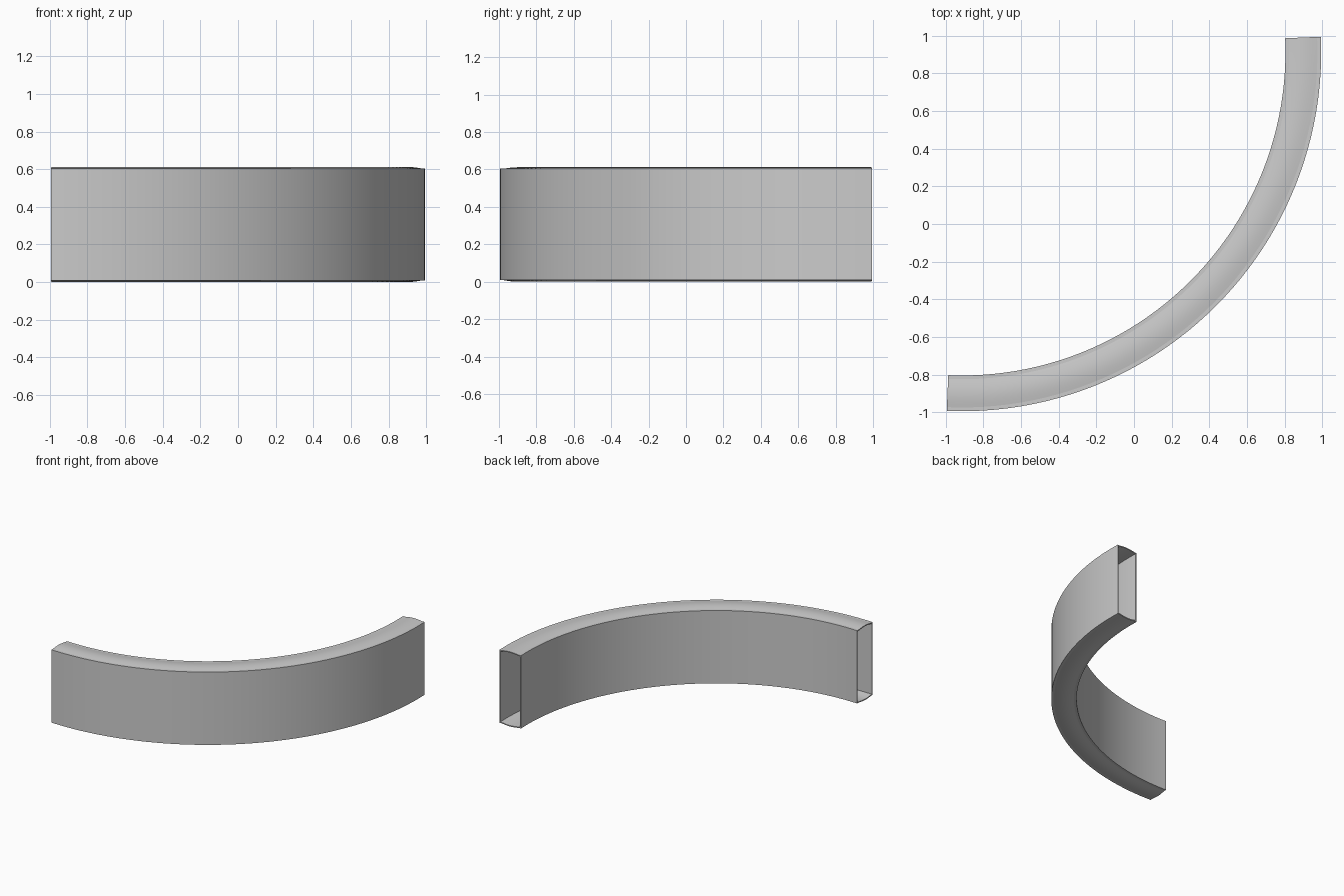
import bpy, bmesh
from math import sin, cos, asin, pi, radians

if "Cube" in bpy.data.objects:
    bpy.data.objects.remove(bpy.data.objects["Cube"])

HEIGHT = 0.612      # overall height
OUTER = 1.91        # outer wall radius
INNER = 1.72        # inner wall radius
C = OUTER - 0.995   # arc centre is (-C, C)
RIM = 0.02          # flat lip beside each crowned face
CROWN = 0.008       # bulge of top and bottom faces
WALL = 0.008        # sheet thickness
OVER = asin((0.995 - C) / OUTER)   # arc runs slightly past a quarter turn
STEPS = 48


def section(inset):
    """Closed (radius, z) loop: straight sides, lips, crowned top and bottom."""
    r0, r1 = INNER + inset, OUTER - inset
    half = HEIGHT / 2 - CROWN - inset
    a, b = INNER + RIM, OUTER - RIM
    top = [(r1, half)]
    for i in range(9):
        t = i / 8
        top.append((b + (a - b) * t, half + CROWN * sin(pi * t)))
    top.append((r0, half))
    bottom = [(r, -z) for r, z in reversed(top)]
    return [(r, z + HEIGHT / 2) for r, z in top + bottom]


def sweep(bm, loop):
    """Sweep a section around the arc and return its rings of vertices."""
    rings = []
    for i in range(STEPS + 1):
        a = -pi / 2 - OVER + (pi / 2 + 2 * OVER) * i / STEPS
        rings.append([bm.verts.new((-C + r * cos(a), C + r * sin(a), z))
                      for r, z in loop])
    for p, q in zip(rings, rings[1:]):
        bridge(bm, p, q)
    return rings


def bridge(bm, p, q):
    n = len(p)
    for j in range(n):
        k = (j + 1) % n
        bm.faces.new((p[j], p[k], q[k], q[j]))


# Hollow duct: outer skin, inner skin and the open end edges
bm = bmesh.new()
skin = sweep(bm, section(0))
lining = sweep(bm, section(WALL))
for end in (0, -1):
    bridge(bm, skin[end], lining[end])
bmesh.ops.recalc_face_normals(bm, faces=bm.faces)
mesh = bpy.data.meshes.new("curved_duct")
bm.to_mesh(mesh)
bm.free()
duct = bpy.data.objects.new("curved_duct", mesh)
bpy.context.collection.objects.link(duct)

# Smooth along the bend, crisp at corners
bpy.context.view_layer.objects.active = duct
duct.select_set(True)
bpy.ops.object.shade_smooth_by_angle(angle=radians(8))
